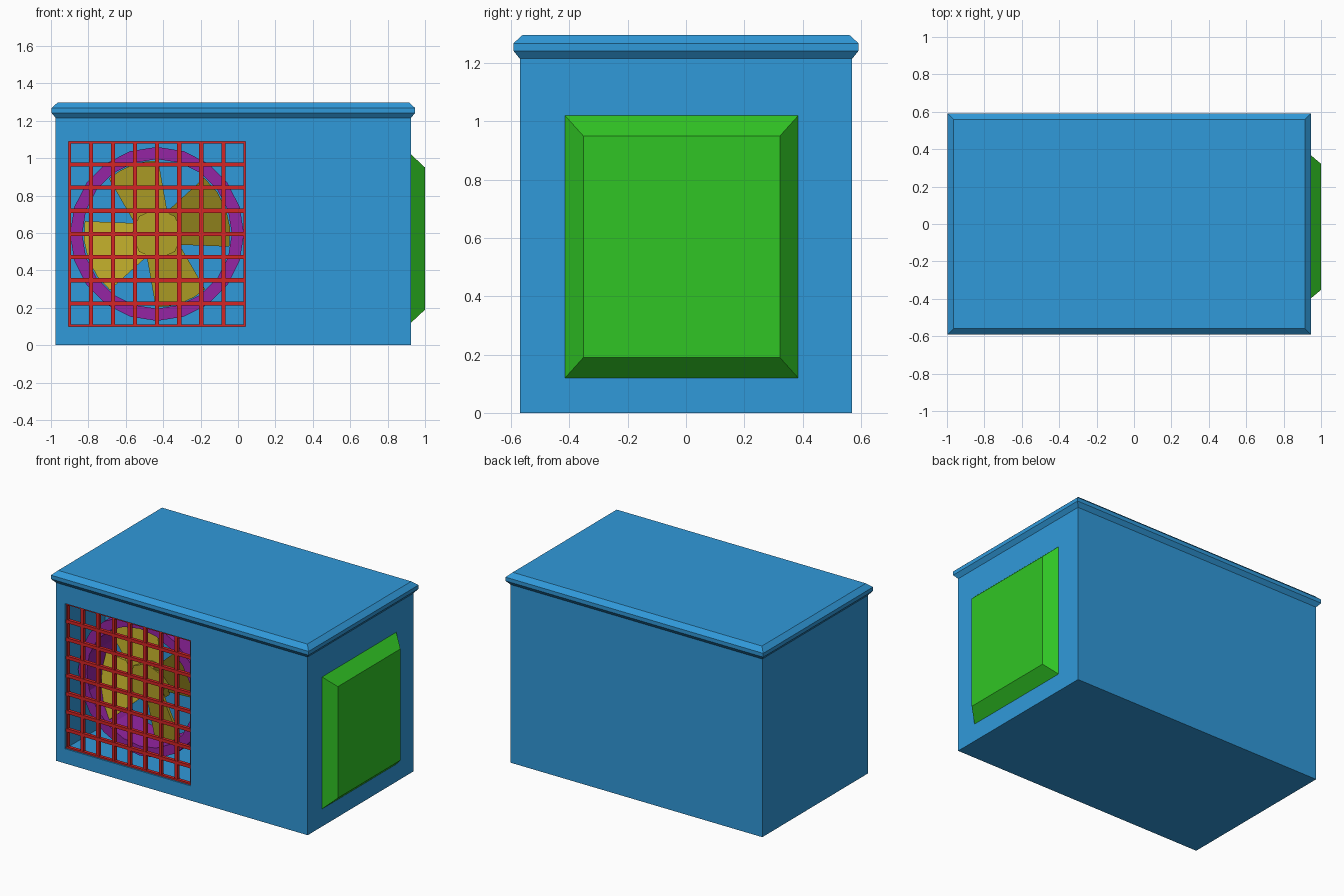
import bpy, bmesh, math
from mathutils import Vector

cube = bpy.data.objects.get("Cube")
if cube:
    bpy.data.objects.remove(cube)


def material(name, rgb):
    m = bpy.data.materials.new(name)
    m.use_nodes = True
    m.diffuse_color = (*rgb, 1)
    m.node_tree.nodes["Principled BSDF"].inputs["Base Color"].default_value = (*rgb, 1)
    return m


BLUE = material("casing blue", (0.03, 0.32, 0.70))
GREEN = material("panel green", (0.03, 0.56, 0.018))
RED = material("grille red", (0.66, 0.018, 0.018))
PURPLE = material("shroud purple", (0.30, 0.018, 0.37))
YELLOW = material("fan yellow", (0.45, 0.36, 0.02))


def finish(name, bm, mat):
    bmesh.ops.recalc_face_normals(bm, faces=bm.faces)
    me = bpy.data.meshes.new(name)
    bm.to_mesh(me)
    bm.free()
    me.materials.append(mat)
    ob = bpy.data.objects.new(name, me)
    bpy.context.collection.objects.link(ob)
    return ob


def loft(name, loops, mat, closed=False):
    """Skin a row of point loops; cap the ends unless the row is closed."""
    bm = bmesh.new()
    rows = [[bm.verts.new(p) for p in loop] for loop in loops]
    n = len(rows[0])
    pairs = list(zip(rows, rows[1:])) + ([(rows[-1], rows[0])] if closed else [])
    for a, b in pairs:
        for i in range(n):
            j = (i + 1) % n
            bm.faces.new((a[i], a[j], b[j], b[i]))
    if not closed:
        bm.faces.new(rows[0])
        bm.faces.new(rows[-1])
    return finish(name, bm, mat)


def rect(axis, at, u0, u1, v0, v1):
    """Rectangle loop perpendicular to an axis."""
    pts = []
    for u, v in ((u0, v0), (u1, v0), (u1, v1), (u0, v1)):
        p = [u, v]
        p.insert(axis, at)
        pts.append(p)
    return pts


X0, X1, D, H = -0.975, 0.925, 0.57, 1.22
HOLE = (-0.905, 0.04, 0.10, 1.09)
CX, CZ = -0.433, 0.595

# Casing with a square recess in the front
loft("casing", [rect(1, D, X0, X1, 0, H), rect(1, -D, X0, X1, 0, H),
                rect(1, -D, *HOLE), rect(1, -D + 0.43, *HOLE)], BLUE)

# Lid with bevelled rim
loft("lid", [rect(2, z, X0 - o, X1 + o, -D - o, D + o)
             for z, o in ((1.215, 0), (1.242, 0.022), (1.268, 0.022), (1.297, -0.01))], BLUE)

# Raised side panel
loft("side_panel", [rect(0, X1 - 0.01, -0.415, 0.385, 0.12, 1.02),
                    rect(0, X1, -0.415, 0.385, 0.12, 1.02),
                    rect(0, 1.0, -0.352, 0.322, 0.19, 0.95)], GREEN)


# Grille bars, clipped at the edges of the recess
bm = bmesh.new()
HALF = 0.011


def bar(x0, x1, z0, z1, y0, y1):
    c = Vector(((x0 + x1) / 2, (y0 + y1) / 2, (z0 + z1) / 2))
    res = bmesh.ops.create_cube(bm, size=1)
    bmesh.ops.scale(bm, vec=(x1 - x0, y1 - y0, z1 - z0), verts=res["verts"])
    bmesh.ops.translate(bm, vec=c, verts=res["verts"])


hx0, hx1, hz0, hz1 = HOLE
for i in range(9):
    x = hx0 + (hx1 - hx0) * i / 8
    z = hz0 + (hz1 - hz0) * i / 8
    bar(max(hx0, x - HALF), min(hx1, x + HALF), hz0, hz1, -D + 0.012, -D + 0.034)
    bar(hx0, hx1, max(hz0, z - HALF), min(hz1, z + HALF), -D + 0.01, -D + 0.032)
finish("grille", bm, RED)


def circle(r, y, n=20):
    return [(CX + r * math.sin(math.tau * i / n), y, CZ + r * math.cos(math.tau * i / n))
            for i in range(n)]


# Fan shroud tube
front, back = -D + 0.13, -D + 0.40
loft("fan_shroud", [circle(0.465, front), circle(0.465, back),
                    circle(0.40, back), circle(0.40, front)], PURPLE, closed=True)

# Fan hub and shaft to the rear wall
FAN_Y = -D + 0.25
loft("fan_hub", [circle(0.135, FAN_Y - 0.05, 8), circle(0.135, FAN_Y + 0.06, 8)], YELLOW)
loft("fan_shaft", [circle(0.05, FAN_Y + 0.05, 8), circle(0.05, -D + 0.43, 8)], YELLOW)


# Four pitched blades
def blade(angle, spread):
    def loop(dy):
        flat = [(0.08, 0.09), (0.08, -0.09)]
        for i in range(5):
            a = spread * (i / 2 - 1)
            flat.append((0.392 * math.cos(a), 0.392 * math.sin(a)))
        c, s = math.cos(angle), math.sin(angle)
        return [(CX + r * c - t * s, FAN_Y - 0.4 * t + dy, CZ + r * s + t * c) for r, t in flat]
    return [loop(-0.01), loop(0.01)]


for k, side in enumerate(("right", "top", "left", "bottom")):
    loft("fan_blade_" + side,
         blade(math.radians(20 + 90 * k), math.radians(21 if k % 2 else 30)), YELLOW)
